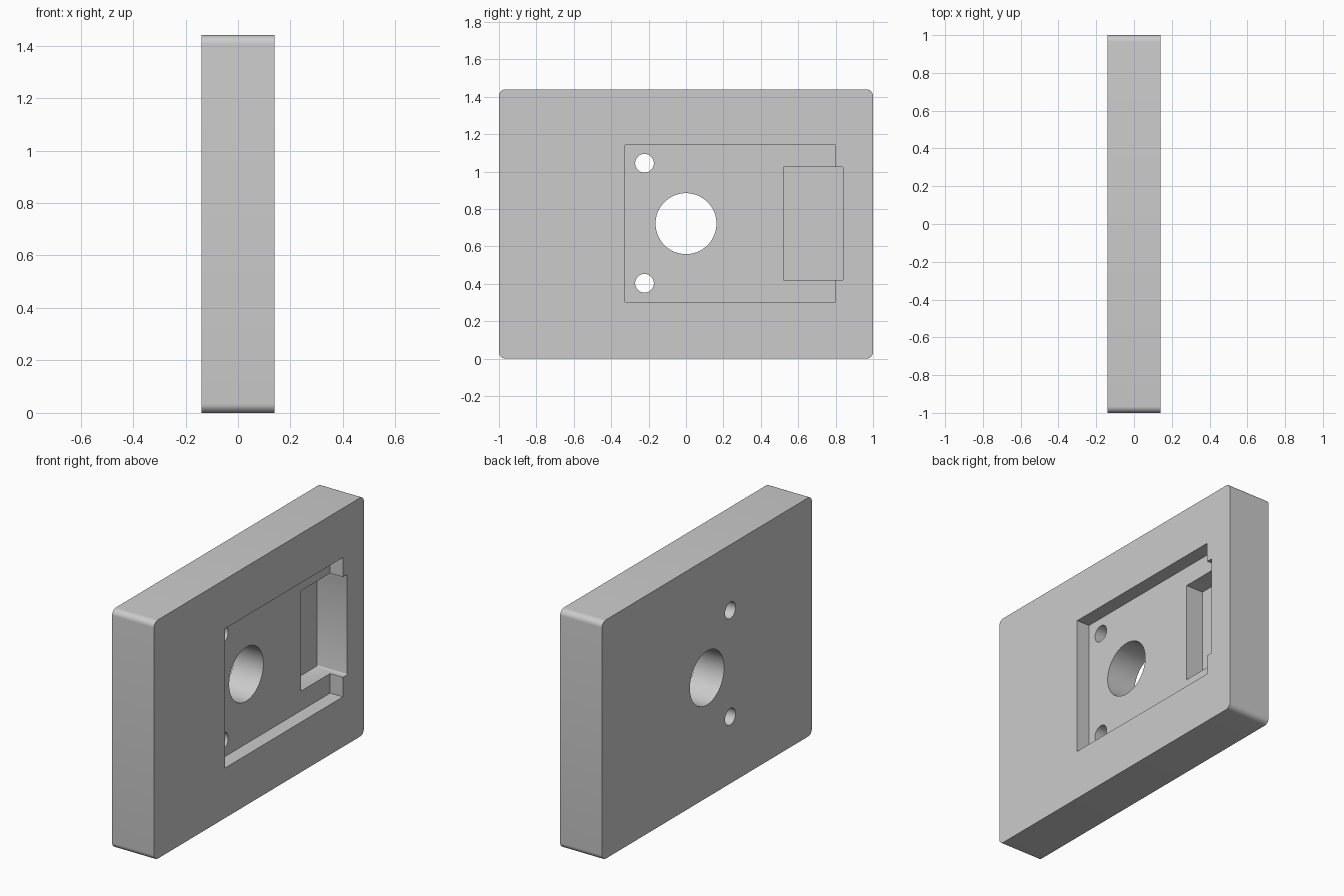
import bpy
import math

if "Cube" in bpy.data.objects:
    bpy.data.objects.remove(bpy.data.objects["Cube"], do_unlink=True)

THICK, HEIGHT = 0.28, 1.44
FACE = THICK / 2

grey = bpy.data.materials.new("plain_grey")
grey.use_nodes = True
colour = (0.6, 0.6, 0.6, 1)
grey.diffuse_color = colour
grey.node_tree.nodes["Principled BSDF"].inputs["Base Color"].default_value = colour


def box(name, x, y, z):
    """Box spanning the given (low, high) ranges."""
    spans = (x, y, z)
    bpy.ops.mesh.primitive_cube_add(size=1, location=[(a + b) / 2 for a, b in spans])
    ob = bpy.context.object
    ob.name = name
    ob.scale = [b - a for a, b in spans]
    bpy.ops.object.transform_apply(location=True, rotation=False, scale=True)
    ob.data.materials.append(grey)
    return ob


def round_x_edges(ob, radius, segments):
    """Round only the edges that run through the thickness."""
    weight = ob.data.attributes.new("bevel_weight_edge", "FLOAT", "EDGE")
    for e in ob.data.edges:
        a, b = (ob.data.vertices[i].co for i in e.vertices)
        weight.data[e.index].value = float(abs(a.x - b.x) > 0.01)
    mod = ob.modifiers.new("rounded_corners", "BEVEL")
    mod.limit_method = "WEIGHT"
    mod.width = radius
    mod.segments = segments
    bpy.context.view_layer.objects.active = ob
    bpy.ops.object.modifier_apply(modifier=mod.name)


def drill(name, y, z, radius):
    """Round cutter running right through the plate."""
    bpy.ops.mesh.primitive_cylinder_add(vertices=64, radius=radius, depth=1,
                                        location=(0, y, z), rotation=(0, math.pi / 2, 0))
    ob = bpy.context.object
    ob.name = name
    ob.data.materials.append(grey)
    return ob


# Main plate with rounded corners
plate = box("plate", (-FACE, FACE), (-1, 1), (0, HEIGHT))
round_x_edges(plate, 0.035, 8)

# Shallow pocket, deeper recess and through holes
recess = box("recess_cutter", (FACE - 0.2, FACE + 0.1), (0.52, 0.84), (0.42, 1.025))
round_x_edges(recess, 0.006, 3)
cutters = [
    box("pocket_cutter", (FACE - 0.085, FACE + 0.1), (-0.325, 0.8), (0.302, 1.142)),
    recess,
    drill("centre_hole_cutter", 0, 0.722, 0.163),
    drill("upper_hole_cutter", -0.222, 1.045, 0.05),
    drill("lower_hole_cutter", -0.222, 0.403, 0.05),
]

bpy.context.view_layer.objects.active = plate
for cutter in cutters:
    mod = plate.modifiers.new(cutter.name, "BOOLEAN")
    mod.operation = "DIFFERENCE"
    mod.solver = "EXACT"
    mod.object = cutter
    bpy.ops.object.modifier_apply(modifier=mod.name)
for cutter in cutters:
    bpy.data.objects.remove(cutter, do_unlink=True)

# Smooth holes and corners, keep the edges sharp
bpy.ops.object.select_all(action="DESELECT")
plate.select_set(True)
bpy.context.view_layer.objects.active = plate
bpy.ops.object.shade_smooth_by_angle(angle=math.radians(30))
